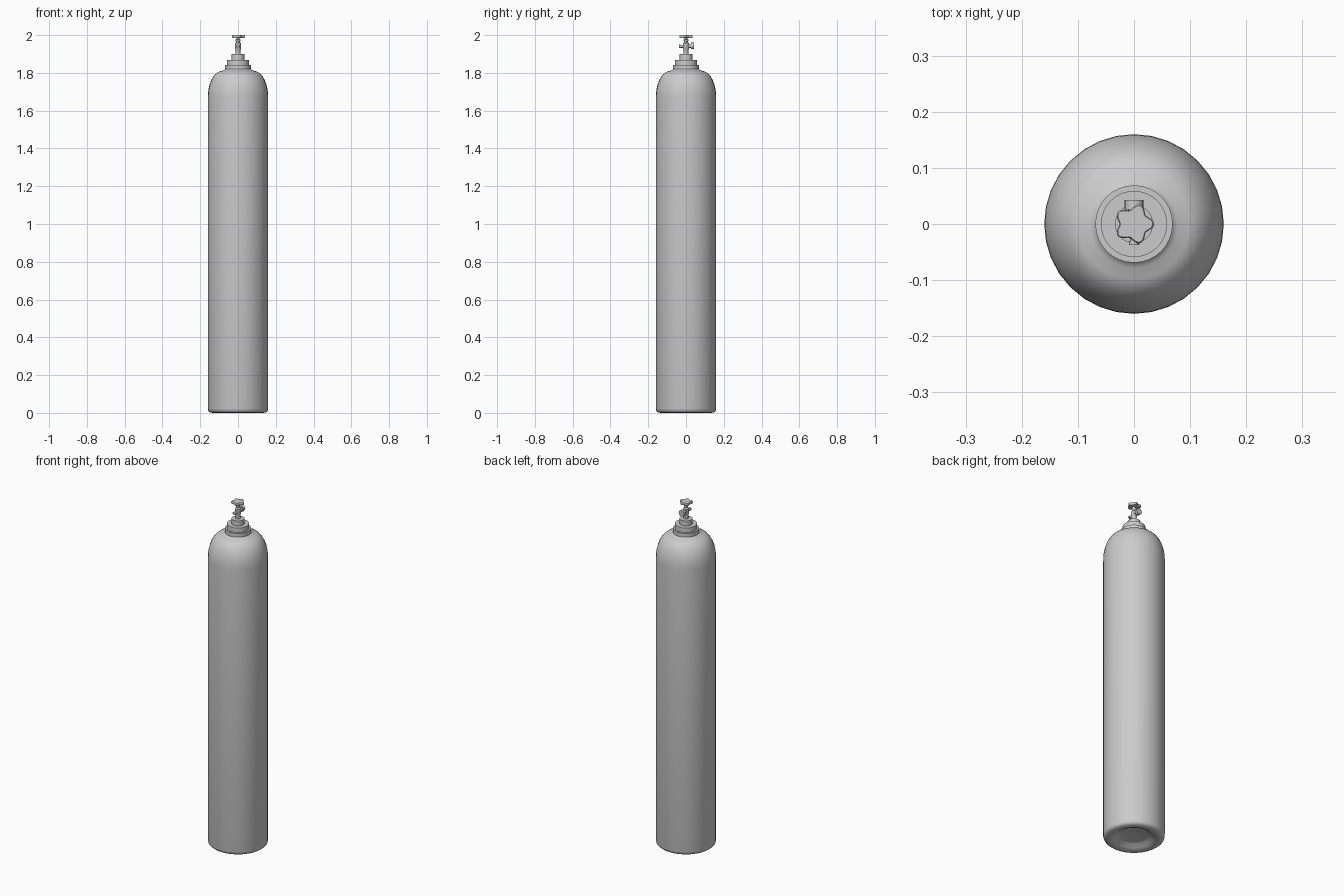
import bpy, bmesh, math

if "Cube" in bpy.data.objects:
    bpy.data.objects.remove(bpy.data.objects["Cube"])

def finish(name, bm, angle=35):
    bmesh.ops.recalc_face_normals(bm, faces=bm.faces)
    me = bpy.data.meshes.new(name)
    bm.to_mesh(me)
    bm.free()
    ob = bpy.data.objects.new(name, me)
    bpy.context.collection.objects.link(ob)
    bpy.ops.object.select_all(action='DESELECT')
    ob.select_set(True)
    bpy.context.view_layer.objects.active = ob
    bpy.ops.object.shade_smooth_by_angle(angle=math.radians(angle))
    return ob

def lathe(name, profile, sides=32, angle=35):
    """Revolve (radius, z) points around z and cap both ends."""
    bm = bmesh.new()
    rings = [[bm.verts.new((r * math.cos(2 * math.pi * i / sides),
                            r * math.sin(2 * math.pi * i / sides), z))
              for i in range(sides)] for r, z in profile]
    for a, b in zip(rings, rings[1:]):
        for i in range(sides):
            j = (i + 1) % sides
            bm.faces.new((a[i], a[j], b[j], b[i]))
    bm.faces.new(rings[0][::-1])
    bm.faces.new(rings[-1])
    return finish(name, bm, angle)

def lathe_y(name, profile, z, sides=16):
    """Same, but along the y axis at height z; profile is (radius, y)."""
    ob = lathe(name, profile, sides)
    ob.rotation_euler.x = -math.pi / 2
    ob.location.z = z
    return ob

# Tank: recessed base, rounded foot, straight wall, domed shoulder
base = [(0.07, 0.025), (0.085, 0.021), (0.105, 0.007), (0.12, 0.001), (0.135, 0.0),
        (0.149, 0.003), (0.157, 0.010), (0.16, 0.022)]
dome = [(0.085 + 0.075 * math.cos(t), 1.67 + 0.14 * math.sin(t))
        for t in (math.radians(a) for a in range(0, 81, 10))]
lathe("tank", base + dome + [(0.078, 1.813), (0.069, 1.819), (0.064, 1.828)], 32, 50)

# Stepped neck rings
lathe("neck_collar", [(0.069, 1.82), (0.069, 1.842), (0.059, 1.842), (0.059, 1.869),
                      (0.034, 1.869), (0.034, 1.899), (0.015, 1.899)])

# Valve body and spindle
lathe("valve_stem", [(0.013, 1.895), (0.013, 1.922), (0.016, 1.928), (0.016, 1.957),
                     (0.010, 1.964), (0.012, 1.970), (0.012, 1.978), (0.007, 1.981),
                     (0.007, 1.99)], 16)

# Side outlets: large at the back, small at the front
lathe_y("outlet", [(0.011, 0.0), (0.011, 0.026), (0.017, 0.026), (0.017, 0.043)], 1.943)
lathe_y("relief_plug", [(0.009, -0.037), (0.009, -0.030), (0.007, -0.030), (0.007, 0.0)], 1.940)

# Five-lobed handwheel
bm = bmesh.new()
n = 60
loops = []
for z, s in ((1.986, 0.93), (1.989, 1.0), (1.997, 1.0), (2.0, 0.93)):
    ring = []
    for i in range(n):
        a = 2 * math.pi * i / n
        r = s * (0.031 + 0.005 * math.cos(5 * a))
        ring.append(bm.verts.new((r * math.cos(a), r * math.sin(a), z)))
    loops.append(ring)
for a, b in zip(loops, loops[1:]):
    for i in range(n):
        j = (i + 1) % n
        bm.faces.new((a[i], a[j], b[j], b[i]))
bm.faces.new(loops[0][::-1])
bm.faces.new(loops[-1])
finish("handwheel", bm)
